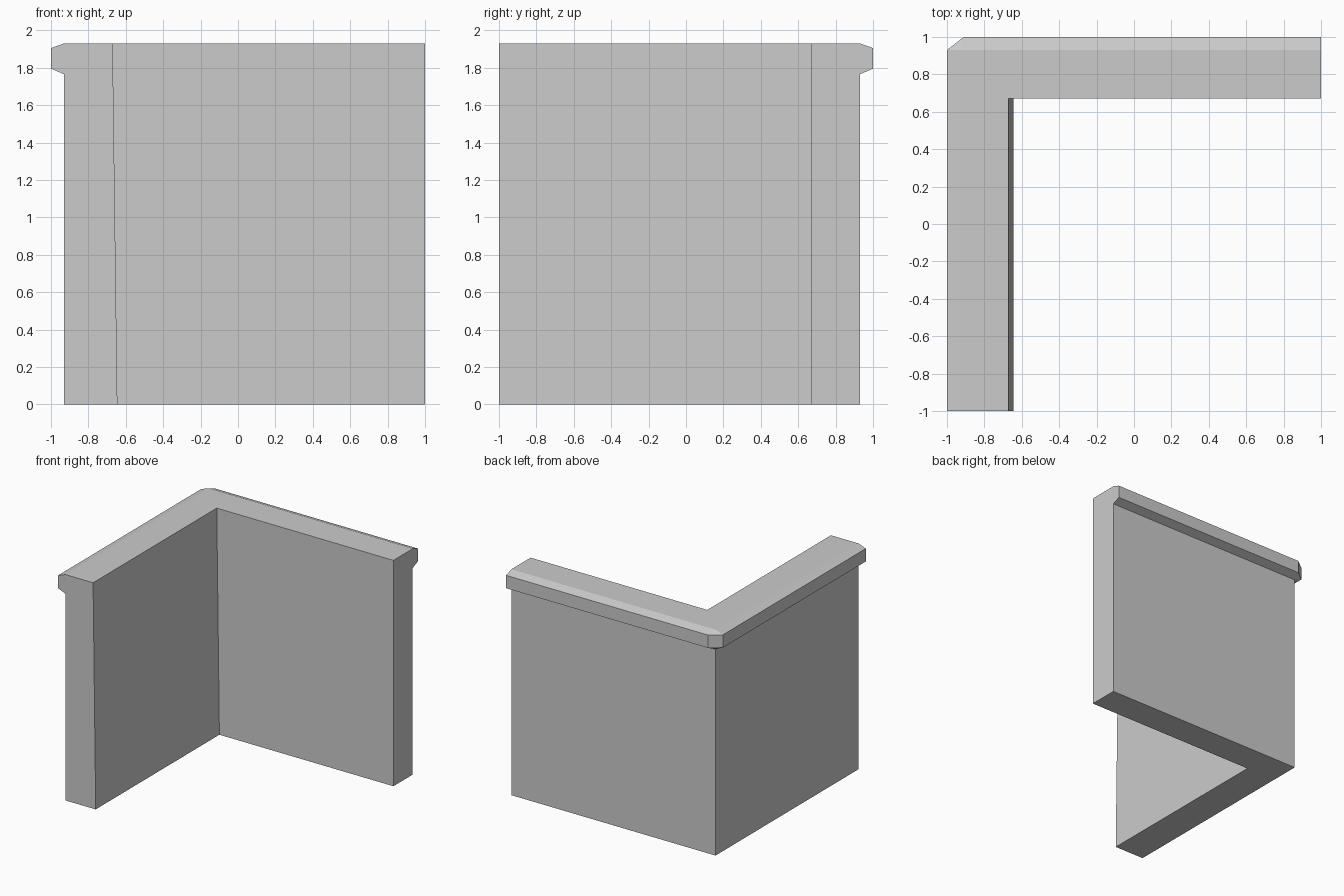
import bpy, bmesh

cube = bpy.data.objects.get("Cube")
if cube:
    bpy.data.objects.remove(cube, do_unlink=True)

# Plain grey material
grey = bpy.data.materials.new("plain_grey")
grey.use_nodes = True
colour = (0.6, 0.6, 0.6, 1)
grey.diffuse_color = colour
grey.node_tree.nodes["Principled BSDF"].inputs["Base Color"].default_value = colour

WALL, LIP, TOP = 0.93, 1.0, 1.93
INNER_Y = 0.67


def ring(bm, z, outer):
    """L-shaped outline at height z; the lip has a clipped outer corner."""
    inner_x = -0.645 - 0.025 * z / TOP
    clip_x = -0.91 if outer > WALL else -WALL
    outline = [(-outer, -1), (-outer, WALL), (clip_x, outer), (1, outer),
               (1, INNER_Y), (inner_x, INNER_Y), (inner_x, -1)]
    return [bm.verts.new((x, y, z)) for x, y in outline]


# Corner wall with a bevelled lip along its outer top edge
bm = bmesh.new()
profile = [(0, WALL), (1.765, WALL), (1.795, LIP), (1.905, LIP), (TOP, WALL)]
rings = [ring(bm, z, outer) for z, outer in profile]
for low, high in zip(rings, rings[1:]):
    for i in range(len(low)):
        j = (i + 1) % len(low)
        bm.faces.new((low[i], low[j], high[j], high[i]))
bm.faces.new(rings[0])
bm.faces.new(rings[-1])

# Close the wall corner to a point and join coplanar strips
bmesh.ops.remove_doubles(bm, verts=bm.verts, dist=0.001)
bmesh.ops.dissolve_limit(bm, angle_limit=0.01, verts=bm.verts, edges=bm.edges)
bmesh.ops.recalc_face_normals(bm, faces=bm.faces)

mesh = bpy.data.meshes.new("corner_wall")
bm.to_mesh(mesh)
bm.free()
mesh.materials.append(grey)
wall = bpy.data.objects.new("corner_wall", mesh)
bpy.context.collection.objects.link(wall)
